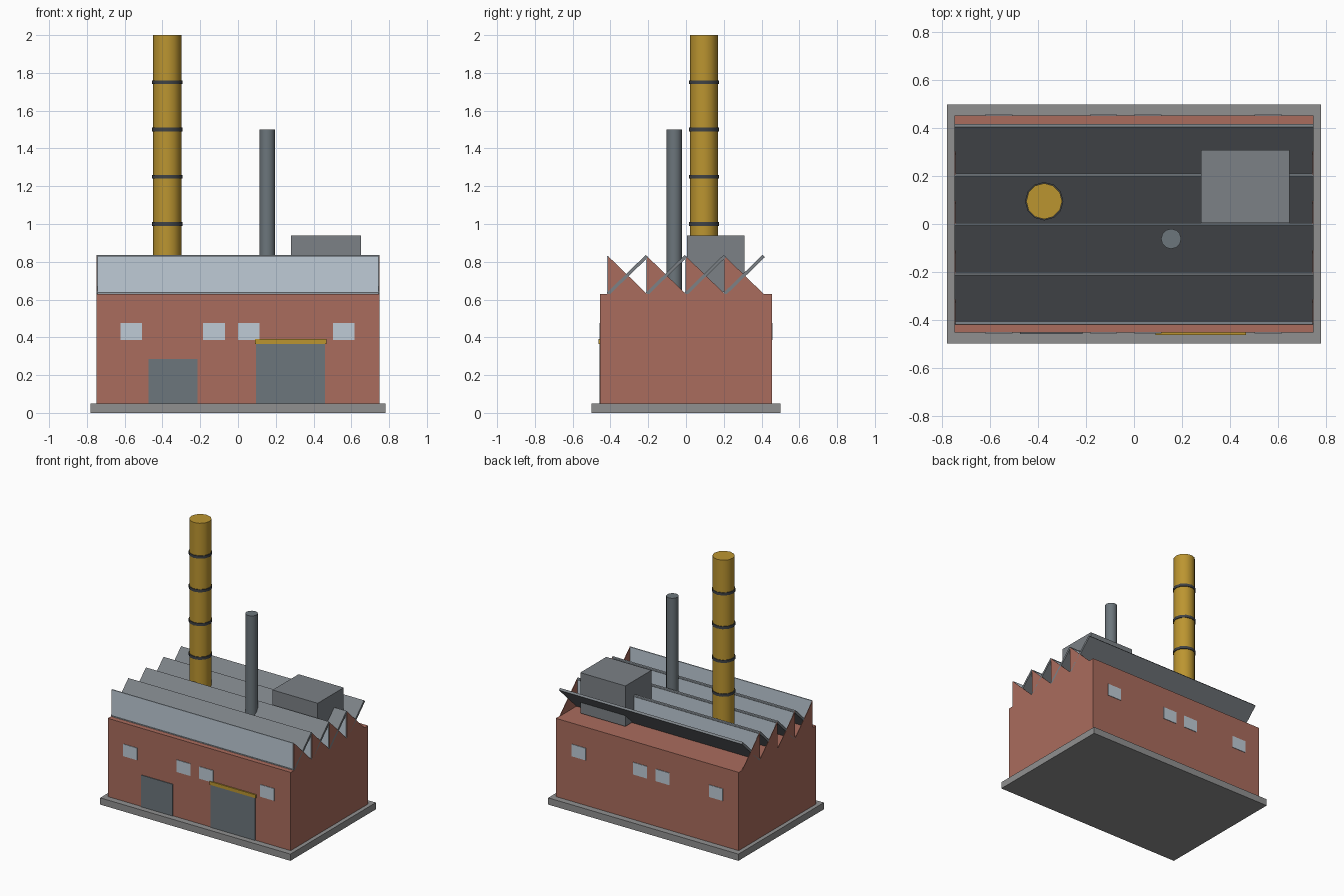
import bpy, bmesh, math

if "Cube" in bpy.data.objects:
    bpy.data.objects.remove(bpy.data.objects["Cube"])


def material(name, rgb):
    m = bpy.data.materials.new(name)
    m.diffuse_color = (*rgb, 1)
    m.use_nodes = True
    m.node_tree.nodes["Principled BSDF"].inputs["Base Color"].default_value = m.diffuse_color
    return m


BRICK = material("brick", (0.40, 0.15, 0.11))
YELLOW = material("yellow", (0.50, 0.30, 0.03))
GLASS = material("glass", (0.52, 0.60, 0.67))
METAL = material("metal", (0.15, 0.18, 0.20))
ROOF = material("roof_metal", (0.20, 0.22, 0.24))
CONCRETE = material("concrete", (0.28, 0.28, 0.28))
BAND = material("band", (0.05, 0.055, 0.06))


def box(name, x, y, z, mat):
    """Box given by its (min, max) range on each axis."""
    bpy.ops.mesh.primitive_cube_add(size=1, location=[sum(r) / 2 for r in (x, y, z)])
    o = bpy.context.object
    o.name = name
    o.scale = [r[1] - r[0] for r in (x, y, z)]
    bpy.ops.object.transform_apply(location=False, rotation=False, scale=True)
    o.data.materials.append(mat)
    return o


def cylinder(name, x, y, r, z0, z1, sides, mat):
    bpy.ops.mesh.primitive_cylinder_add(vertices=sides, radius=r, depth=z1 - z0,
                                        location=(x, y, (z0 + z1) / 2))
    o = bpy.context.object
    o.name = name
    o.data.materials.append(mat)
    bpy.ops.object.shade_smooth_by_angle(angle=math.radians(40))


def prism_x(name, profile, x0, x1, mat):
    """Extrude a (y, z) profile along x."""
    bm = bmesh.new()
    face = bm.faces.new([bm.verts.new((x0, y, z)) for y, z in profile])
    ext = bmesh.ops.extrude_face_region(bm, geom=[face])["geom"]
    bmesh.ops.translate(bm, vec=(x1 - x0, 0, 0),
                        verts=[g for g in ext if isinstance(g, bmesh.types.BMVert)])
    bmesh.ops.recalc_face_normals(bm, faces=bm.faces)
    me = bpy.data.meshes.new(name)
    bm.to_mesh(me)
    bm.free()
    me.materials.append(mat)
    bpy.context.collection.objects.link(bpy.data.objects.new(name, me))


# Foundation and hall
box("foundation", (-0.78, 0.78), (-0.5, 0.5), (0, 0.05), CONCRETE)
box("brick_hall", (-0.75, 0.75), (-0.454, 0.454), (0.05, 0.63), BRICK)

# Sawtooth roof: upright glazing, sloping sheet and a brick gable at each end
START, PITCH, LOW, HIGH = -0.413, 0.206, 0.63, 0.83
for i in range(4):
    y0 = START + i * PITCH
    y1 = y0 + PITCH
    box(f"roof_glazing_{i}", (-0.745, 0.745), (y0 - 0.004, y0 + 0.004), (LOW, HIGH), GLASS)
    t = 0.006
    prism_x(f"roof_sheet_{i}", [(y0 - t, LOW + t), (y0 + t, LOW - t),
                                (y1 + t, HIGH - t), (y1 - t, HIGH + t)], -0.75, 0.75, ROOF)
    for side, x in (("left", -0.75), ("right", 0.746)):
        prism_x(f"gable_{side}_{i}", [(y0, LOW), (y0, HIGH), (y1, LOW)], x, x + 0.004, BRICK)

# Tall banded chimney
cylinder("chimney", -0.375, 0.095, 0.075, 0.63, 2.0, 12, YELLOW)
for i in range(4):
    z = 1.0 + 0.25 * i
    cylinder(f"chimney_band_{i}", -0.375, 0.095, 0.08, z - 0.01, z + 0.01, 12, BAND)

# Exhaust pipe and roof unit
cylinder("exhaust_pipe", 0.155, -0.062, 0.042, 0.63, 1.5, 12, METAL)
box("roof_unit", (0.28, 0.65), (0.005, 0.31), (0.64, 0.94), ROOF)

# Doors on the front
box("small_door", (-0.475, -0.215), (-0.459, -0.445), (0.05, 0.285), METAL)
box("large_door", (0.095, 0.46), (-0.459, -0.445), (0.05, 0.37), METAL)
box("door_lintel", (0.09, 0.468), (-0.463, -0.445), (0.366, 0.391), YELLOW)

# Windows on front and back
for i, x in enumerate((-0.565, -0.127, 0.058, 0.56)):
    for side, s in (("front", -1), ("back", 1)):
        box(f"window_{side}_{i}", (x - 0.057, x + 0.057),
            sorted((s * 0.445, s * 0.458)), (0.385, 0.475), GLASS)
